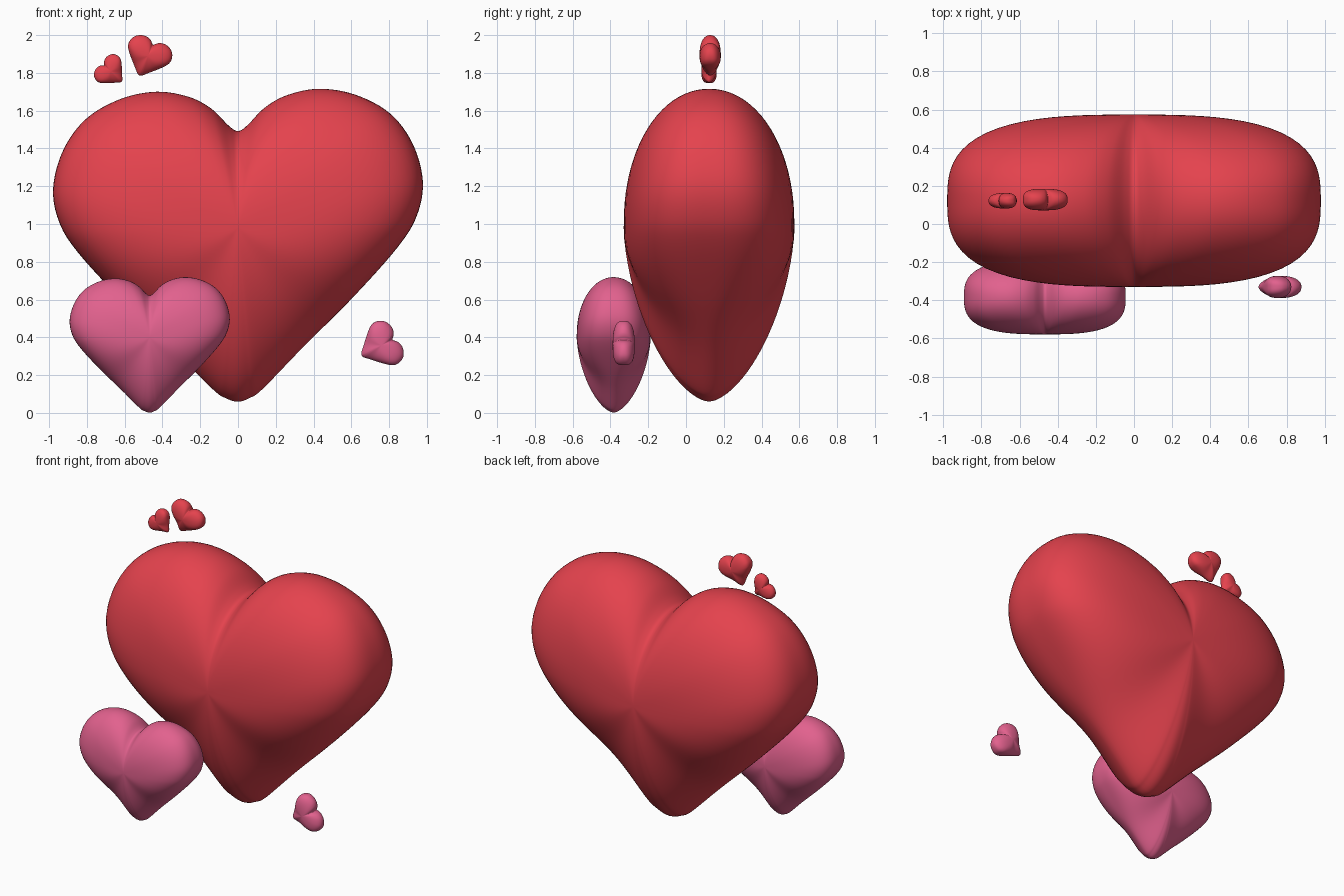
import bpy, bmesh, math
from mathutils import Vector

if "Cube" in bpy.data.objects:
    bpy.data.objects.remove(bpy.data.objects["Cube"])

# Right half of the heart outline (x, z), from notch to tip
HALF = [(0, 1.49), (0.05, 1.52), (0.14, 1.61), (0.26, 1.675), (0.43, 1.705), (0.62, 1.67),
        (0.80, 1.57), (0.92, 1.41), (0.975, 1.21), (0.945, 1.03), (0.845, 0.865),
        (0.61, 0.605), (0.345, 0.345), (0.13, 0.127), (0.06, 0.08), (0, 0.062)]
CENTRE = Vector((0, 0.98))
DEPTH = 0.45
RINGS = 44


def smooth_outline(steps=6):
    pts = [Vector(p) for p in HALF] + [Vector((-x, z)) for x, z in HALF[-2:0:-1]]
    n, out = len(pts), []
    for i in range(n):
        a, b, c, d = (pts[(i + k) % n] for k in (-1, 0, 1, 2))
        for k in range(steps):
            t = k / steps
            out.append(0.5 * (2 * b + (c - a) * t + (2 * a - 5 * b + 4 * c - d) * t * t
                              + (3 * b - a - 3 * c + d) * t ** 3))
    return out


OUTLINE = smooth_outline()


def puff(p, angle):
    # point on the inflated profile running from the front pole over outline point p to the back
    d = p - CENTRE
    side = (d.x / d.length) ** 4
    base = 2.0 if d.y > 0 else 1.65
    n = base + (3.0 - base) * side          # fuller sideways, slimmer towards the tip
    s, c = math.sin(angle), math.cos(angle)
    k = (s ** n + abs(c) ** n) ** (1 / n)
    q = CENTRE + d * (s / k)
    return Vector((q.x, -c / k * DEPTH, q.y + 0.018 * q.x))


def heart(name, mat, x_range, z_range, y, tilt=0):
    """Inflated heart, tilted clockwise (degrees), fitted to a front-view box."""
    bm = bmesh.new()
    front = bm.verts.new((0, -DEPTH, CENTRE.y))
    back = bm.verts.new((0, DEPTH, CENTRE.y))
    rings = [[bm.verts.new(puff(p, math.pi * r / RINGS)) for p in OUTLINE] for r in range(1, RINGS)]
    n = len(OUTLINE)
    for i in range(n):
        j = (i + 1) % n
        bm.faces.new((front, rings[0][i], rings[0][j]))
        bm.faces.new((back, rings[-1][j], rings[-1][i]))
        for r0, r1 in zip(rings, rings[1:]):
            bm.faces.new((r0[i], r1[i], r1[j], r0[j]))
    bmesh.ops.recalc_face_normals(bm, faces=bm.faces)

    # tilt, then fit to the box
    ca, sa = math.cos(math.radians(tilt)), math.sin(math.radians(tilt))
    for v in bm.verts:
        px, py, pz = v.co
        v.co = (px * ca + pz * sa, py, pz * ca - px * sa)
    xs = [v.co.x for v in bm.verts]
    zs = [v.co.z for v in bm.verts]
    size = (x_range[1] - x_range[0] + z_range[1] - z_range[0]) / (max(xs) - min(xs) + max(zs) - min(zs))
    mid = Vector(((max(xs) + min(xs)) / 2, 0, (max(zs) + min(zs)) / 2))
    for v in bm.verts:
        v.co = (v.co - mid) * size
    for f in bm.faces:
        f.smooth = True
    me = bpy.data.meshes.new(name)
    bm.to_mesh(me)
    bm.free()
    me.materials.append(mat)
    ob = bpy.data.objects.new(name, me)
    ob.location = (sum(x_range) / 2, y, sum(z_range) / 2)
    bpy.context.collection.objects.link(ob)
    return ob


def material(name, color):
    m = bpy.data.materials.new(name)
    m.diffuse_color = color
    m.use_nodes = True
    m.node_tree.nodes["Principled BSDF"].inputs["Base Color"].default_value = m.diffuse_color
    return m


red = material("red", (0.78, 0.055, 0.075, 1))
pink = material("pink", (0.76, 0.12, 0.27, 1))

# Main hearts
heart("large_heart", red, (-0.98, 0.98), (0.06, 1.715), 0.122)
heart("medium_heart", pink, (-0.89, -0.045), (0.0, 0.72), -0.383)

# Small floating hearts
heart("small_top_heart", red, (-0.582, -0.348), (1.785, 2.0), 0.128, 24)
heart("tiny_top_heart", red, (-0.762, -0.613), (1.745, 1.9), 0.122, -47)
heart("small_side_heart", pink, (0.655, 0.875), (0.25, 0.49), -0.33, 63)
